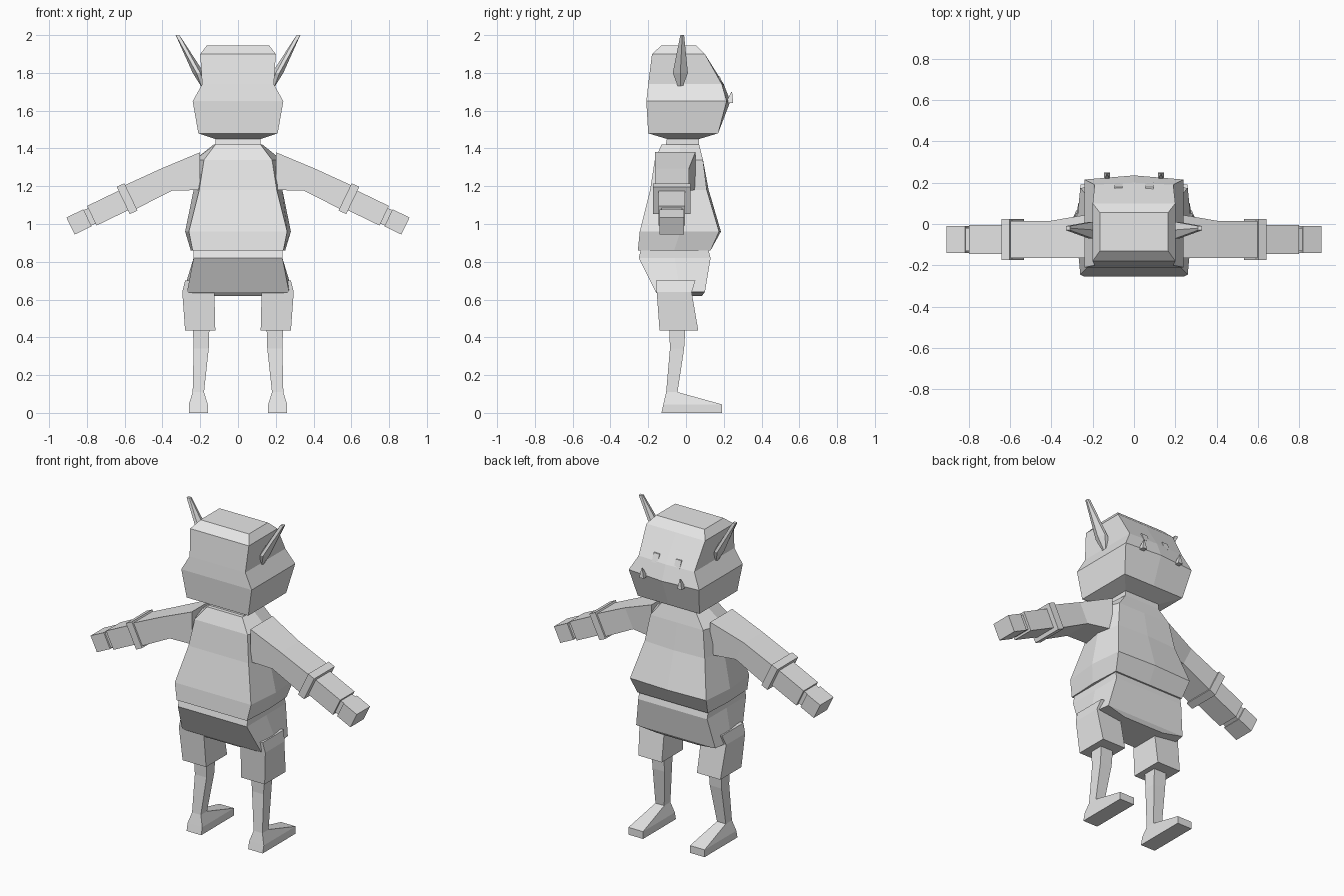
import bpy, bmesh
from mathutils import Vector

cube = bpy.data.objects.get("Cube")
if cube:
    bpy.data.objects.remove(cube)

grey = bpy.data.materials.new("plain grey")
grey.use_nodes = True
grey.diffuse_color = (.8, .8, .8, 1)
grey.node_tree.nodes["Principled BSDF"].inputs["Base Color"].default_value = grey.diffuse_color


def loft(name, *rings, mirror=False):
    """Skin equal-sized rings of points and cap both ends."""
    bm = bmesh.new()
    loops = [[bm.verts.new(point) for point in ring] for ring in rings]
    for lower, upper in zip(loops, loops[1:]):
        for i in range(len(lower)):
            bm.faces.new((lower[i - 1], lower[i], upper[i], upper[i - 1]))
    bm.faces.new(loops[0])
    bm.faces.new(loops[-1])
    bmesh.ops.recalc_face_normals(bm, faces=bm.faces)
    mesh = bpy.data.meshes.new(name)
    bm.to_mesh(mesh)
    bm.free()
    mesh.materials.append(grey)
    part = bpy.data.objects.new(name, mesh)
    bpy.context.collection.objects.link(part)
    if mirror:
        part.modifiers.new("Mirror", "MIRROR").use_mirror_merge = False


def level(z, width, back, front, x=0, pinch=0, bulge=0):
    """Horizontal section: half width, narrower corners, bulging front centre."""
    corner = width - pinch
    middle = (back + front) / 2
    outline = [(0, back), (corner, back), (width, middle), (corner, front - bulge),
               (0, front), (-corner, front - bulge), (-width, middle), (-corner, back)]
    return [(x + side, y, z) for side, y in outline]


# Arm axis, measured from the sleeve cuff outwards
cuff = Vector((.585, -.075, 1.135))
along = Vector((.9, 0, -.435)).normalized()
across = Vector((-along.z, 0, along.x))
depth_axis = Vector((0, 1, 0))


def arm_section(distance, height, depth):
    """Rectangular section square to the arm."""
    center = cuff + along * distance
    up, out = across * height / 2, depth_axis * depth / 2
    return [center + up - out, center + up + out, center - up + out, center - up - out]


def arm_part(name, start, end, height, depth):
    loft(name, arm_section(start, height, depth), arm_section(end, height, depth), mirror=True)


# Head with a heavy jaw, pinched temples and a bevelled crown
loft("head",
     level(z=1.45, width=.12, back=-.1, front=.07),
     level(z=1.48, width=.21, back=-.2, front=.17),
     level(z=1.65, width=.24, back=-.21, front=.235, bulge=.02),
     level(z=1.74, width=.19, back=-.2, front=.2, bulge=.01),
     level(z=1.9, width=.2, back=-.18, front=.1),
     level(z=1.945, width=.165, back=-.13, front=.055))
loft("neck",
     level(z=1.4, width=.12, back=-.11, front=.07),
     level(z=1.46, width=.12, back=-.1, front=.07))

# Pointed ears
loft("ears",
     level(z=1.72, x=.18, width=.01, back=-.04, front=-.02),
     level(z=1.8, x=.21, width=.03, back=-.07, front=.01, pinch=.02),
     level(z=2, x=.32, width=.01, back=-.03, front=-.01),
     mirror=True)

# Square eyes and small lower tusks
loft("eyes",
     level(z=1.73, x=.075, width=.02, back=.15, front=.2),
     level(z=1.78, x=.075, width=.02, back=.15, front=.18),
     mirror=True)
loft("tusks",
     level(z=1.64, x=.13, width=.015, back=.21, front=.25),
     level(z=1.7, x=.13, width=.002, back=.24, front=.244),
     mirror=True)

# Shirt with a round belly and a hanging hem
loft("shirt",
     level(z=.86, width=.25, back=-.255, front=.13, pinch=.01),
     level(z=.96, width=.28, back=-.245, front=.185, pinch=.02, bulge=.01),
     level(z=1.18, width=.235, back=-.19, front=.12, pinch=.03, bulge=.01),
     level(z=1.34, width=.23, back=-.165, front=.09, pinch=.05),
     level(z=1.42, width=.13, back=-.13, front=.07, pinch=.01))

# Shorts: a tapering seat and two leg tubes
loft("shorts_seat",
     level(z=.88, width=.235, back=-.235, front=.115),
     level(z=.82, width=.235, back=-.25, front=.13),
     level(z=.64, width=.29, back=-.16, front=.1, pinch=.02),
     level(z=.62, width=.14, back=-.14, front=.085))
loft("shorts_legs",
     level(z=.7, x=.2, width=.08, back=-.16, front=.05),
     level(z=.64, x=.21, width=.085, back=-.155, front=.03),
     level(z=.435, x=.2, width=.08, back=-.14, front=.065),
     mirror=True)

# Thin legs running down into long flat feet
loft("legs_and_feet",
     level(z=.5, x=.195, width=.045, back=-.09, front=0),
     level(z=.34, x=.195, width=.04, back=-.085, front=-.01),
     level(z=.11, x=.21, width=.03, back=-.105, front=-.045),
     level(z=.045, x=.21, width=.05, back=-.12, front=.19),
     level(z=0, x=.21, width=.05, back=-.13, front=.19),
     mirror=True)

# Sleeves spread into the shoulders
shoulder = [Vector((.2, y, z)) for y, z in ((-.165, 1.38), (.05, 1.38), (.05, 1.18), (-.165, 1.18))]
loft("sleeves", shoulder,
     arm_section(distance=-.23, height=.13, depth=.18),
     arm_section(distance=0, height=.14, depth=.18),
     mirror=True)
arm_part("sleeve_cuffs", start=-.02, end=.025, height=.16, depth=.2)
arm_part("forearms", start=0, end=.21, height=.115, depth=.14)
arm_part("wrists", start=.2, end=.24, height=.09, depth=.11)
arm_part("hands", start=.235, end=.335, height=.1, depth=.13)
